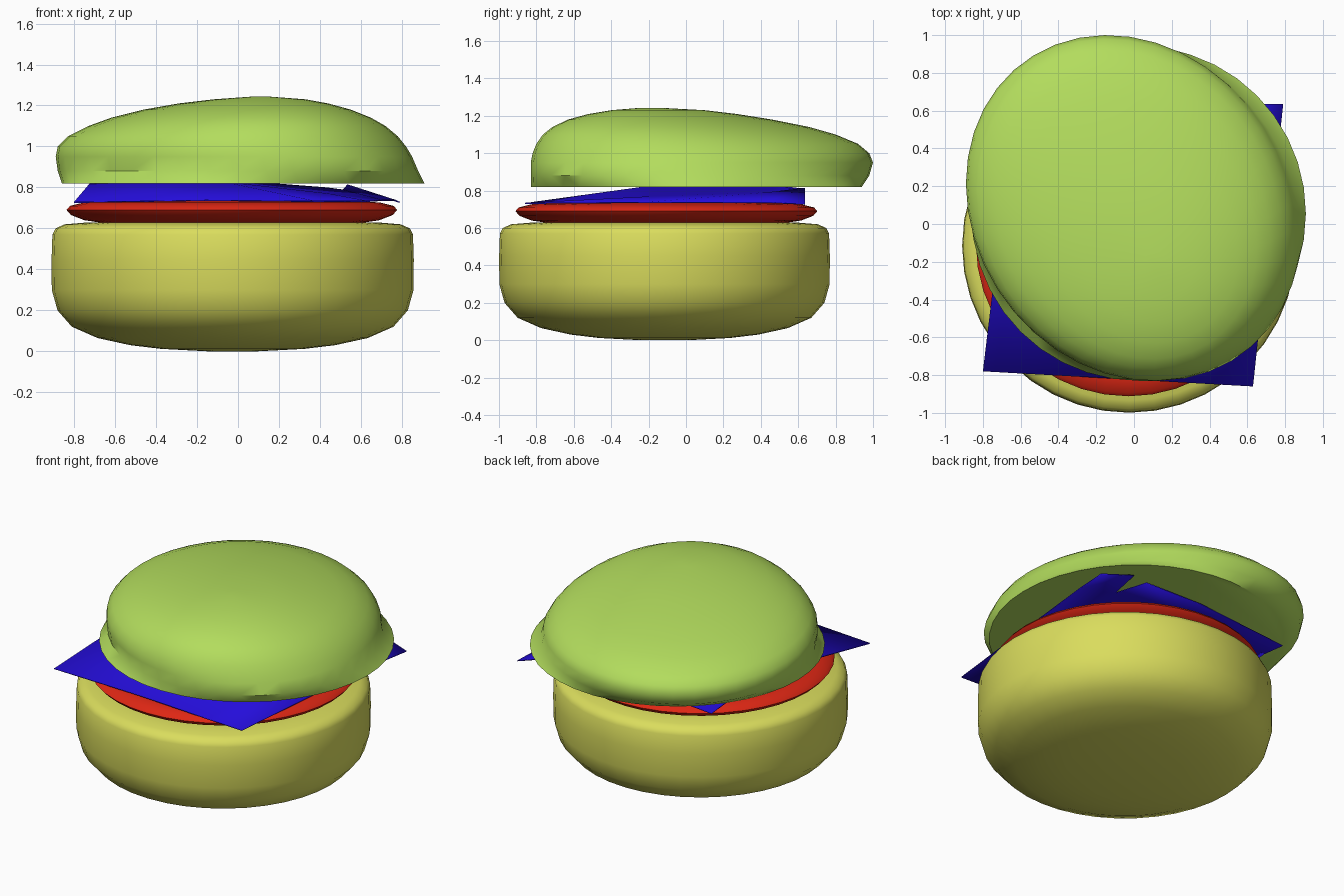
import bpy
import bmesh
import math

SIDES = 40

default_cube = bpy.data.objects.get("Cube")
if default_cube:
    bpy.data.objects.remove(default_cube, do_unlink=True)


def make_material(name, red, green, blue):
    material = bpy.data.materials.new(name)
    material.use_nodes = True
    colour = (red, green, blue, 1)
    material.diffuse_color = colour
    material.node_tree.nodes["Principled BSDF"].inputs["Base Color"].default_value = colour
    return material


def finish(bm, name, material, smooth_angle):
    """Turn a bmesh into a named, coloured and shaded object."""
    bmesh.ops.recalc_face_normals(bm, faces=bm.faces)
    mesh = bpy.data.meshes.new(name)
    bm.to_mesh(mesh)
    bm.free()
    mesh.materials.append(material)
    obj = bpy.data.objects.new(name, mesh)
    bpy.context.collection.objects.link(obj)
    bpy.ops.object.select_all(action="DESELECT")
    obj.select_set(True)
    bpy.context.view_layer.objects.active = obj
    bpy.ops.object.shade_smooth_by_angle(angle=math.radians(smooth_angle))
    return obj


def loft(name, rings, material, skew=0.0):
    """Join oval rings, each given as (z, x min, x max, y min, y max)."""
    bm = bmesh.new()
    loops = []
    for level, (z, x_min, x_max, y_min, y_max) in enumerate(rings):
        phase = skew if level else 0.0
        loop = []
        for i in range(SIDES):
            angle = math.tau * i / SIDES
            x = (x_min + x_max) / 2 + (x_max - x_min) / 2 * math.cos(angle)
            y = (y_min + y_max) / 2 + (y_max - y_min) / 2 * math.sin(angle + phase)
            loop.append(bm.verts.new((x, y, z)))
        loops.append(loop)
    for low, high in zip(loops, loops[1:]):
        for i in range(SIDES):
            j = (i + 1) % SIDES
            bm.faces.new((low[i], low[j], high[j], high[i]))
    bm.faces.new(loops[0][::-1])
    bm.faces.new(loops[-1])
    return finish(bm, name, material, 45)


def round_rings(profile, x, y):
    """Circular rings about one upright axis, from (z, radius) pairs."""
    return [(z, x - r, x + r, y - r, y + r) for z, r in profile]


yellow = make_material("bun yellow", 0.70, 0.72, 0.11)
red = make_material("patty red", 0.73, 0.02, 0.007)
blue = make_material("slice blue", 0.018, 0.004, 0.70)
green = make_material("bun green", 0.45, 0.72, 0.11)

# Bottom bun: deep round underside, small rounded upper rim
bottom_profile = [(0, 0.12), (0.012, 0.35), (0.03, 0.5), (0.065, 0.66), (0.12, 0.785),
                  (0.2, 0.855), (0.3, 0.883), (0.45, 0.884), (0.57, 0.88),
                  (0.6, 0.865), (0.62, 0.82), (0.63, 0.7)]
loft("bottom_bun", round_rings(bottom_profile, -0.026, -0.115), yellow)

# Patty: thin lens shaped disc
patty_profile = [(0.622, 0.6), (0.64, 0.72), (0.665, 0.785), (0.69, 0.807),
                 (0.71, 0.79), (0.727, 0.72), (0.735, 0.5)]
loft("patty", round_rings(patty_profile, -0.03, -0.105), red)

# Top bun: flat base with a lopsided dome
dome = [(0.82, -0.86, 0.91, -0.83, 0.94),
        (0.88, -0.88, 0.88, -0.83, 0.98),
        (0.95, -0.89, 0.85, -0.83, 1.0),
        (1.0, -0.88, 0.82, -0.82, 0.98),
        (1.05, -0.83, 0.78, -0.8, 0.92),
        (1.1, -0.73, 0.72, -0.765, 0.8),
        (1.14, -0.62, 0.65, -0.715, 0.66),
        (1.18, -0.46, 0.55, -0.63, 0.46),
        (1.21, -0.29, 0.44, -0.52, 0.27),
        (1.23, -0.12, 0.33, -0.4, 0.1),
        (1.243, 0.06, 0.16, -0.24, -0.14)]
loft("top_bun", dome, green, skew=-0.14)


# Slice: draped square sheet with a small slit in its back edge
def slice_point(u, v, z):
    front_x, back_x = -0.80 + 1.43 * u, -0.63 + 1.42 * u
    front_y = -0.78 - 0.08 * u
    return (front_x + (back_x - front_x) * v, front_y + (0.635 - front_y) * v, z)


columns = [0, 0.45, 0.82, 1]
rows = [(0, (0.73, 0.74, 0.735, 0.735)),
        (0.45, (0.82, 0.83, 0.77, 0.74)),
        (0.86, (0.80, 0.835, 0.79, 0.74)),
        (1, (0.76, 0.81, 0.815, 0.73))]
bm = bmesh.new()
grid = [[bm.verts.new(slice_point(u, v, z)) for u, z in zip(columns, heights)]
        for v, heights in rows]
slit_side = bm.verts.new(slice_point(0.75, 1, 0.80))
for r in range(len(rows) - 1):
    for c in range(len(columns) - 1):
        corners = [grid[r][c], grid[r][c + 1], grid[r + 1][c + 1], grid[r + 1][c]]
        if r == 2 and c == 1:
            corners[2] = slit_side
        bm.faces.new(corners)
bmesh.ops.triangulate(bm, faces=bm.faces)
sheet = finish(bm, "slice", blue, 30)
thickness = sheet.modifiers.new("thickness", "SOLIDIFY")
thickness.thickness = 0.006
